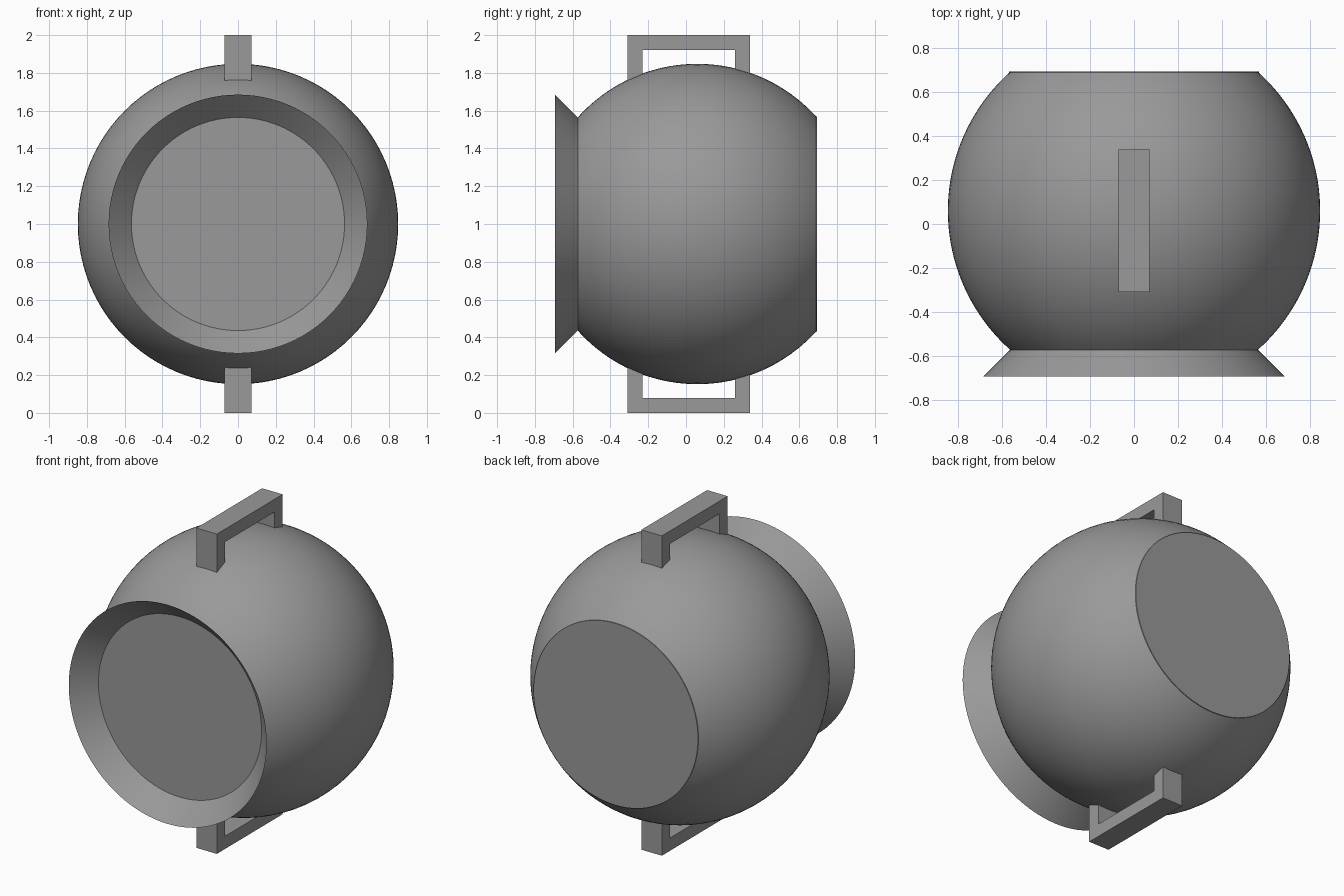
import bpy, bmesh
from math import pi, sin, cos, asin, radians

if "Cube" in bpy.data.objects:
    bpy.data.objects.remove(bpy.data.objects["Cube"])

CY, CZ, R = 0.06, 1.0, 0.848  # ball centre and radius
FRONT, BACK = 0.633, 0.629    # distances from centre to the flat cuts
SEG = 96

# Dark grey for every part
grey = bpy.data.materials.new("dark_grey")
grey.diffuse_color = (0.32, 0.32, 0.32, 1)
grey.use_nodes = True
grey.node_tree.nodes["Principled BSDF"].inputs["Base Color"].default_value = grey.diffuse_color


def finish(name, bm, smooth=False):
    bmesh.ops.recalc_face_normals(bm, faces=bm.faces)
    mesh = bpy.data.meshes.new(name)
    bm.to_mesh(mesh)
    bm.free()
    mesh.materials.append(grey)
    obj = bpy.data.objects.new(name, mesh)
    bpy.context.collection.objects.link(obj)
    if smooth:
        bpy.ops.object.select_all(action='DESELECT')
        obj.select_set(True)
        bpy.context.view_layer.objects.active = obj
        bpy.ops.object.shade_smooth_by_angle(angle=radians(25))


def lathe(name, profile, capped=False):
    """Revolve (radius, y) points around the front-back axis."""
    bm = bmesh.new()
    rings = [[bm.verts.new((r * cos(2 * pi * i / SEG), y, CZ + r * sin(2 * pi * i / SEG)))
              for i in range(SEG)] for r, y in profile]
    for a, b in zip(rings, rings[1:]):
        for i in range(SEG):
            j = (i + 1) % SEG
            bm.faces.new((a[i], a[j], b[j], b[i]))
    if capped:
        bm.faces.new(rings[0])
        bm.faces.new(rings[-1])
    finish(name, bm, smooth=True)


def handle(name, sign):
    """Square bracket extruded across x; the legs sink into the ball."""
    outline = [(-0.31, 0.74), (-0.31, 1.0), (0.34, 1.0), (0.34, 0.74),
               (0.26, 0.74), (0.26, 0.92), (-0.23, 0.92), (-0.23, 0.74)]
    bm = bmesh.new()
    face = bm.faces.new([bm.verts.new((-0.071, y, CZ + sign * z)) for y, z in outline])
    out = bmesh.ops.extrude_face_region(bm, geom=[face])
    verts = [v for v in out["geom"] if isinstance(v, bmesh.types.BMVert)]
    bmesh.ops.translate(bm, verts=verts, vec=(0.142, 0, 0))
    finish(name, bm)


# Ball with flat front and a fine lip on the flat back
start, end = -asin(FRONT / R), asin(BACK / R)
angles = [start + (end - start) * k / 40 for k in range(41)]
profile = [(R * cos(t), CY + R * sin(t)) for t in angles]
lip = profile[-1][0]
lathe("body", profile + [(lip, 0.694)], capped=True)

# Flared rim around the front opening
lathe("flared_rim", [(0.685, -0.694), profile[0]])

# Handles above and below
handle("top_handle", 1)
handle("bottom_handle", -1)
